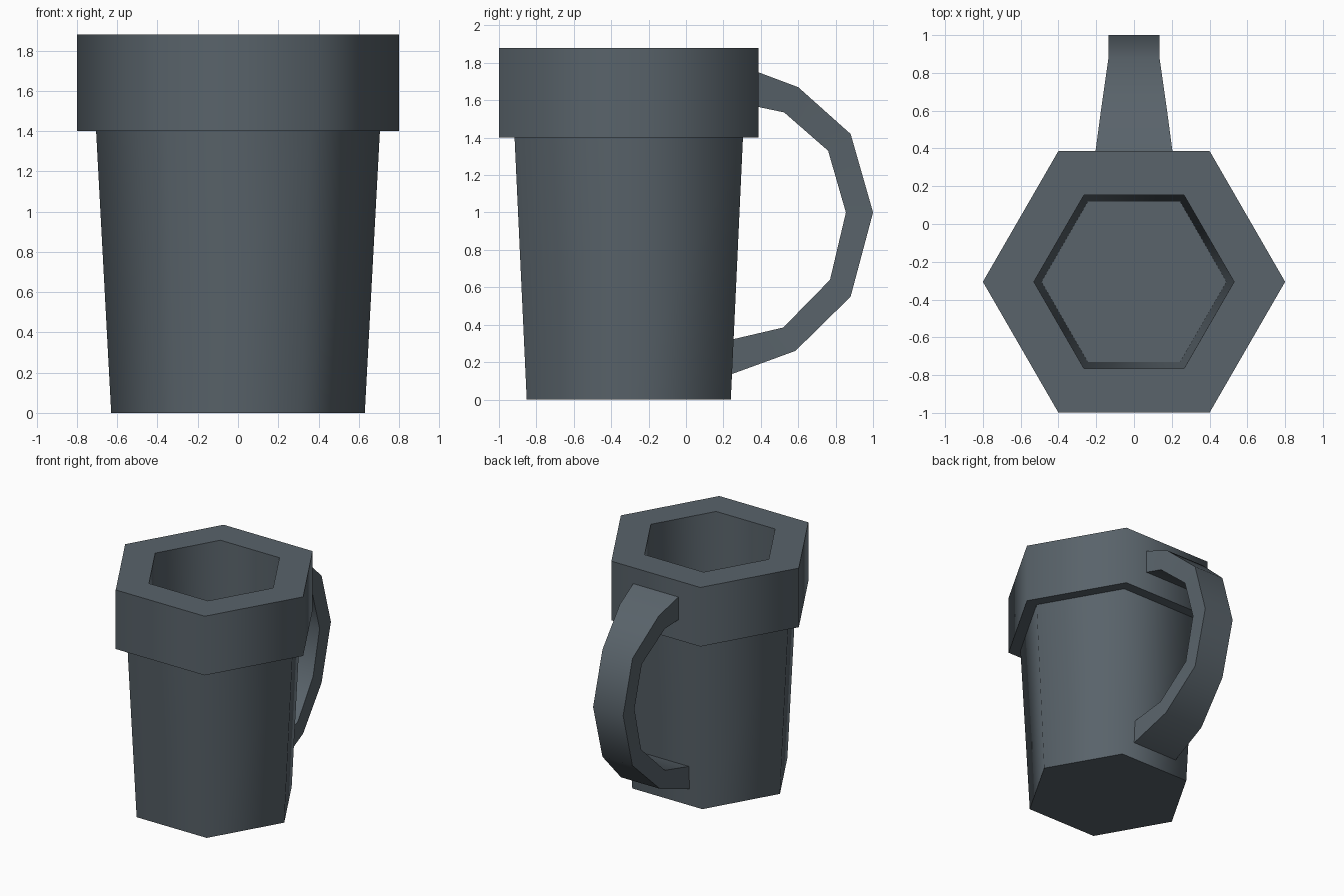
import bpy, bmesh, math

default = bpy.data.objects.get("Cube")
if default:
    bpy.data.objects.remove(default, do_unlink=True)

SIDES = 6
CENTRE_Y = -0.306

slate = bpy.data.materials.new("dark slate")
slate.use_nodes = True
colour = (0.1, 0.125, 0.145, 1)
slate.diffuse_color = colour
slate.node_tree.nodes["Principled BSDF"].inputs["Base Color"].default_value = colour


def loft(name, rings):
    """Bridge matching rings of points and cap both ends."""
    bm = bmesh.new()
    loops = [[bm.verts.new(p) for p in ring] for ring in rings]
    n = len(loops[0])
    for a, b in zip(loops, loops[1:]):
        for i in range(n):
            j = (i + 1) % n
            bm.faces.new((a[i], a[j], b[j], b[i]))
    bm.faces.new(loops[0][::-1])
    bm.faces.new(loops[-1])
    bmesh.ops.recalc_face_normals(bm, faces=bm.faces)
    mesh = bpy.data.meshes.new(name)
    bm.to_mesh(mesh)
    bm.free()
    mesh.materials.append(slate)
    obj = bpy.data.objects.new(name, mesh)
    bpy.context.collection.objects.link(obj)
    bpy.ops.object.select_all(action='DESELECT')
    obj.select_set(True)
    bpy.context.view_layer.objects.active = obj
    bpy.ops.object.shade_smooth_by_angle(angle=math.radians(65))
    return obj


def hexagon(radius, z):
    angles = [math.tau * i / SIDES for i in range(SIDES)]
    return [(radius * math.cos(a), CENTRE_Y + radius * math.sin(a), z) for a in angles]


# Tapered cup: base, wall, thick rim band, opening and inner floor (radius, z)
cup_profile = [(0.63, 0), (0.705, 1.4), (0.8, 1.4), (0.8, 1.88), (0.53, 1.88), (0.49, 0.15)]
loft("mug_body", [hexagon(r, z) for r, z in cup_profile])

# Handle stations: outer y, outer z, inner y, inner z, half width
stations = [
    (0.36, 1.76, 0.36, 1.57, 0.207),
    (0.60, 1.67, 0.525, 1.535, 0.175),
    (0.88, 1.42, 0.76, 1.33, 0.135),
    (1.0, 1.0, 0.855, 1.0, 0.135),
    (0.88, 0.55, 0.77, 0.64, 0.135),
    (0.585, 0.26, 0.52, 0.385, 0.175),
    (0.22, 0.127, 0.22, 0.315, 0.207),
]
loft("handle", [[(-w, oy, oz), (w, oy, oz), (w, iy, iz), (-w, iy, iz)]
                for oy, oz, iy, iz, w in stations])
